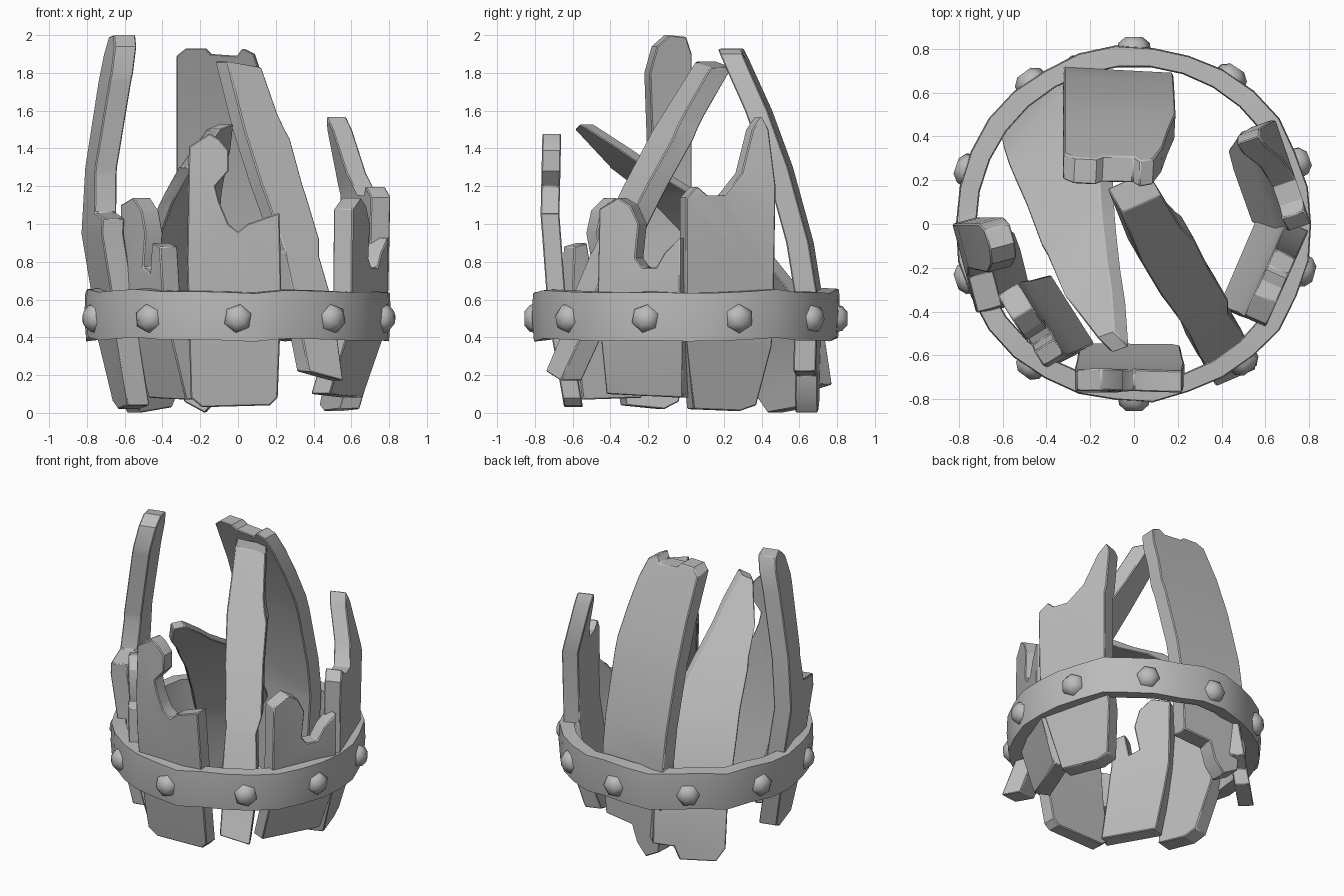
import bpy, bmesh, math, random
from mathutils import Vector

random.seed(4)
if "Cube" in bpy.data.objects:
    bpy.data.objects.remove(bpy.data.objects["Cube"])

grey = bpy.data.materials.new("weathered grey")
grey.use_nodes = True
grey.diffuse_color = (0.5, 0.5, 0.5, 1)
grey.node_tree.nodes["Principled BSDF"].inputs["Base Color"].default_value = (0.5, 0.5, 0.5, 1)


def finish(name, bm, angle=30, bevel=0):
    bmesh.ops.recalc_face_normals(bm, faces=bm.faces)
    mesh = bpy.data.meshes.new(name)
    bm.to_mesh(mesh)
    bm.free()
    mesh.materials.append(grey)
    obj = bpy.data.objects.new(name, mesh)
    bpy.context.collection.objects.link(obj)
    bpy.ops.object.select_all(action="DESELECT")
    obj.select_set(True)
    bpy.context.view_layer.objects.active = obj
    bpy.ops.object.shade_smooth_by_angle(angle=math.radians(angle))
    if bevel:
        mod = obj.modifiers.new("worn edges", "BEVEL")
        mod.width, mod.segments, mod.limit_method = bevel, 1, "ANGLE"
        mod.angle_limit = math.radians(50)
    return obj


def stave(name, facing, path, outline, thick=0.1):
    """Outline (across, height) bent along a path of (height, x, y) outer points."""
    a = math.radians(facing)
    out, across = Vector((math.cos(a), math.sin(a), 0)), Vector((-math.sin(a), math.cos(a), 0))
    bm = bmesh.new()
    bm.faces.new([bm.verts.new((u, 0, z)) for u, z in outline])
    for z, _, _ in path[1:-1]:
        bmesh.ops.bisect_plane(bm, geom=bm.verts[:] + bm.edges[:] + bm.faces[:],
                               plane_co=(0, 0, z), plane_no=(0, 0, 1))
    for v in bm.verts:
        u, z = v.co.x, v.co.z
        i = 0
        while i < len(path) - 2 and z > path[i + 1][0]:
            i += 1
        (z0, x0, y0), (z1, x1, y1) = path[i], path[i + 1]
        t = (z - z0) / (z1 - z0)
        v.co = Vector((x0 + (x1 - x0) * t, y0 + (y1 - y0) * t, z)) + across * u
    res = bmesh.ops.extrude_face_region(bm, geom=bm.faces[:], use_keep_orig=True)
    for v in res["geom"]:
        if isinstance(v, bmesh.types.BMVert):
            v.co -= out * thick
    return finish(name, bm, 30, 0.006)


# Broken staves, front first and then around
stave("front_stave", -90,
      [(0, 0, -.64), (.4, 0, -.71), (.65, 0, -.74), (1.05, 0, -.77), (1.5, 0, -.76)],
      [(-.25, .08), (-.19, .03), (.17, .04), (.21, .08), (.23, .6), (.22, 1.06), (.05, 1), (0, .96),
       (-.05, 1), (-.1, 1.12), (-.12, 1.2), (-.05, 1.28), (-.05, 1.39), (-.1, 1.45), (-.15, 1.48),
       (-.26, 1.41), (-.27, .8)])

stave("front_left_leaning_stave", -60,
      [(.17, .48, -.71), (.4, .44, -.61), (.65, .39, -.53), (.85, .34, -.45), (1.15, .25, -.3),
       (1.5, .13, -.12), (1.86, .03, .1)],
      [(-.11, .22), (.09, .17), (.11, .6), (.1, .83), (.13, .92), (.13, 1.2), (.15, 1.45), (.12, 1.58),
       (.1, 1.83), (-.1, 1.86), (-.12, 1.2), (-.1, .85), (-.12, .6)], .13)

stave("left_front_stave", -24,
      [(.08, .57, -.22), (.4, .67, -.24), (.65, .7, -.25), (1.14, .7, -.25)],
      [(-.22, .1), (.22, .08), (.24, .4), (.24, .93), (.15, .85), (.1, .77), (.02, .77), (-.02, .82),
       (0, 1), (-.05, 1.1), (-.12, 1.14), (-.23, 1.08), (-.24, .6)], .11)

stave("left_back_stave", 19,
      [(0, .58, .21), (.4, .68, .23), (.65, .72, .23), (1.15, .73, .23), (1.57, .63, .23)],
      [(-.18, .02), (.08, .01), (.17, .04), (.24, .35), (.25, .65), (.26, 1.2), (.22, 1.5), (.18, 1.57),
       (.13, 1.5), (.07, 1.27), (-.03, 1.15), (-.12, 1.15), (-.18, 1.2), (-.24, 1.14), (-.24, .4)], .11)

stave("back_stave", 87,
      [(0, 0, .69), (.4, 0, .7), (.65, 0, .7), (.9, 0, .66), (1.3, 0, .55), (1.6, 0, .44), (1.93, 0, .29)],
      [(-.15, .22), (.06, .2), (.1, .08), (.17, 0), (.28, .06), (.32, .65), (.32, 1.4), (.32, 1.89),
       (.27, 1.93), (.17, 1.93), (.14, 1.9), (0, 1.89), (-.03, 1.93), (-.09, 1.9), (-.13, 1.78),
       (-.19, 1.4), (-.18, .7)], .12)

stave("right_back_leaning_stave", 135,
      [(0, -.49, .6), (.4, -.46, .54), (.65, -.43, .42), (.9, -.36, .23), (1.15, -.28, -.02),
       (1.3, -.22, -.24), (1.53, -.12, -.52)],
      [(-.28, .15), (-.14, .12), (-.1, .03), (.14, 0), (.2, .08), (.21, .5), (.2, .75), (.18, 1.1),
       (.13, 1.3), (.05, 1.5), (-.04, 1.53), (-.1, 1.4), (-.16, 1.2), (-.25, .95), (-.28, .5)], .1)

stave("right_tall_stave", 195,
      [(0, -.67, 0), (.4, -.75, 0), (.65, -.78, 0), (.95, -.83, 0), (1.3, -.81, 0), (1.75, -.74, 0), (2, -.69, 0)],
      [(.07, .06), (.15, .02), (.36, .04), (.41, .4), (.42, 1.03), (.25, 1.06), (.21, 1.25), (.23, 1.8),
       (.19, 1.94), (.12, 2), (.03, 1.99), (0, 1.9), (0, .5)], .12)

stave("front_right_stave", 212,
      [(.05, -.37, -.44), (.4, -.46, -.47), (.65, -.51, -.48), (1.14, -.53, -.48)],
      [(-.18, .08), (.19, .07), (.21, .6), (.2, .88), (.12, .9), (.09, .74), (.02, .77), (.06, .95),
       (.03, 1.07), (-.05, 1.14), (-.18, 1.1), (-.19, .6)], .11)

# Hoop with a slightly dented rim
bm = bmesh.new()
SIDES = 30
rings = []
for i in range(SIDES):
    a = 2 * math.pi * i / SIDES
    dent, lift = random.uniform(-.01, .008), random.uniform(-.014, .014)
    rings.append([bm.verts.new((r * math.cos(a), r * math.sin(a), z + lift)) for r, z in
                  ((.72, .4), (.805 + dent, .39), (.815 + dent, .52), (.81 + dent, .645), (.725, .65))])
for i, ring in enumerate(rings):
    nxt = rings[(i + 1) % SIDES]
    for k in range(5):
        m = (k + 1) % 5
        bm.faces.new((ring[k], nxt[k], nxt[m], ring[m]))
finish("hoop", bm, 35)

# Ten domed studs around the hoop
for i in range(10):
    a = math.radians(-90 + 36 * i + (2.5 if 0 < i < 5 else 0))
    bm = bmesh.new()
    levels = [(.078, 0), (.072, .03), (.038, .058)]
    loops = [[bm.verts.new((h, r * math.cos(k * math.pi / 3), r * math.sin(k * math.pi / 3)))
              for k in range(6)] for r, h in levels]
    for low, high in zip(loops, loops[1:]):
        for k in range(6):
            bm.faces.new((low[k], low[(k + 1) % 6], high[(k + 1) % 6], high[k]))
    bm.faces.new(loops[0])
    bm.faces.new(loops[-1])
    stud = finish("stud_%d" % (i + 1), bm, 65)
    stud.location = (.797 * math.cos(a), .797 * math.sin(a), .5)
    stud.rotation_euler = (random.uniform(0, 1), 0, a)
